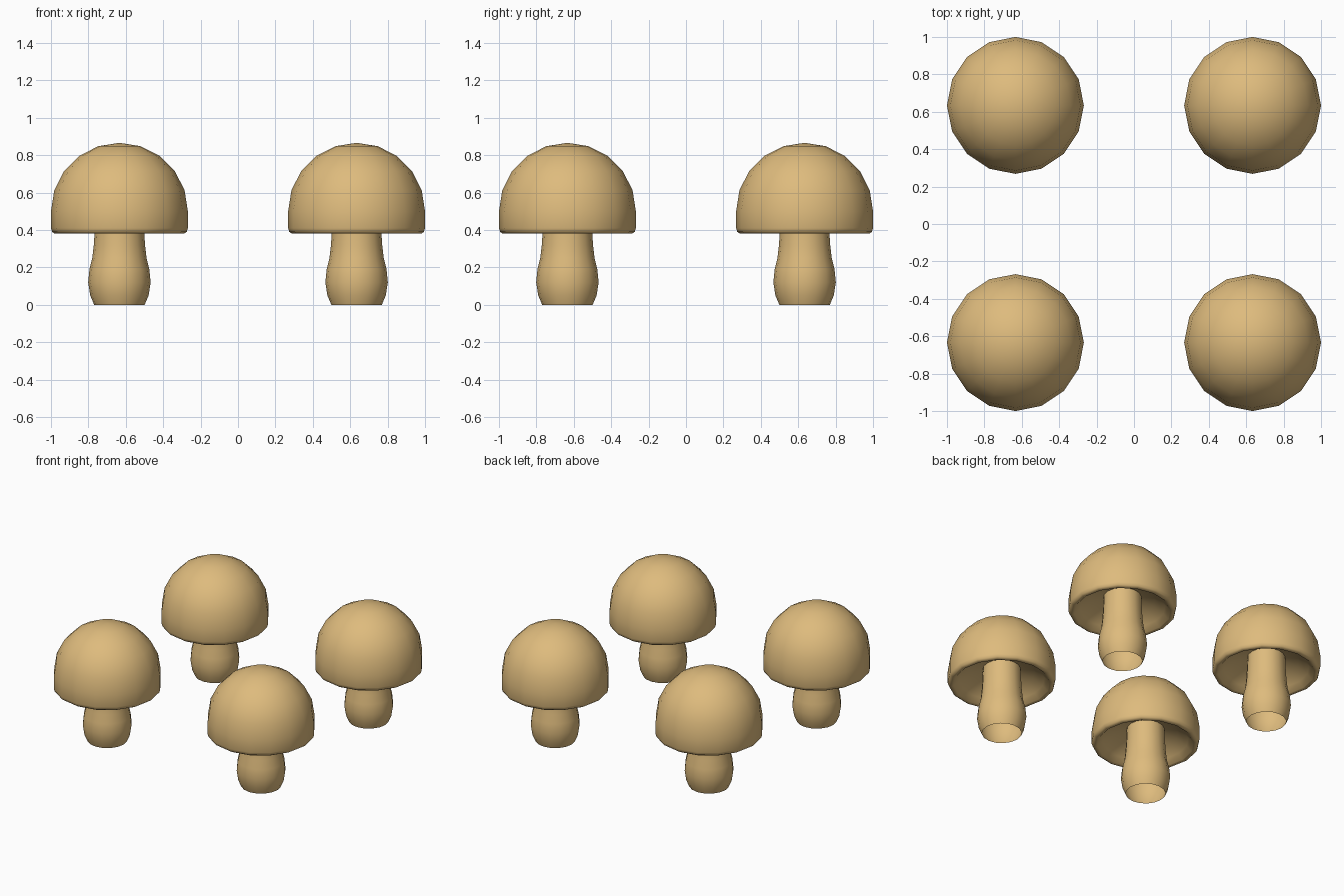
import bpy, bmesh, math

if "Cube" in bpy.data.objects:
    bpy.data.objects.remove(bpy.data.objects["Cube"])

SIDES = 16
R = 0.366        # cap radius
C = 0.634        # distance of each mushroom from the centre lines

tan = bpy.data.materials.new("mushroom tan")
tan.diffuse_color = (0.73, 0.497, 0.205, 1)
tan.use_nodes = True
tan.node_tree.nodes["Principled BSDF"].inputs["Base Color"].default_value = tan.diffuse_color


def lathe(name, profile, x, y):
    """Revolve an (r, z) profile around a vertical axis; r = 0 makes a pole."""
    bm = bmesh.new()
    rings = []
    for r, z in profile:
        if r == 0:
            rings.append([bm.verts.new((0, 0, z))] * SIDES)
        else:
            rings.append([bm.verts.new((r * math.cos(2 * math.pi * i / SIDES),
                                        r * math.sin(2 * math.pi * i / SIDES), z))
                          for i in range(SIDES)])
    for a, b in zip(rings, rings[1:]):
        for i in range(SIDES):
            j = (i + 1) % SIDES
            quad = list(dict.fromkeys((a[i], a[j], b[j], b[i])))
            bm.faces.new(quad).smooth = True
    mesh = bpy.data.meshes.new(name)
    bm.to_mesh(mesh)
    bm.free()
    mesh.materials.append(tan)
    obj = bpy.data.objects.new(name, mesh)
    obj.location = (x, y, 0)
    bpy.context.collection.objects.link(obj)


# bulging stem, open at the foot, running up into the hollow of the cap
stem = [(0.135, 0), (0.156, 0.05), (0.167, 0.12), (0.160, 0.19),
        (0.145, 0.25), (0.137, 0.32), (0.133, 0.38), (0.128, 0.5)]

# cap: recessed underside, rounded rim, hemispherical dome
cap = [(0.128, 0.5), (0.22, 0.47), (0.29, 0.42), (0.325, 0.385), (0.345, 0.38),
       (0.36, 0.39), (R, 0.41)]
cap += [(R * math.cos(math.radians(a)), 0.5 + R * math.sin(math.radians(a)))
        for a in range(0, 90, 18)]
cap += [(0, 0.866)]

for side, x in (("left", -C), ("right", C)):
    for end, y in (("front", -C), ("back", C)):
        lathe(f"{end}_{side}_stem", stem, x, y)
        lathe(f"{end}_{side}_cap", cap, x, y)
